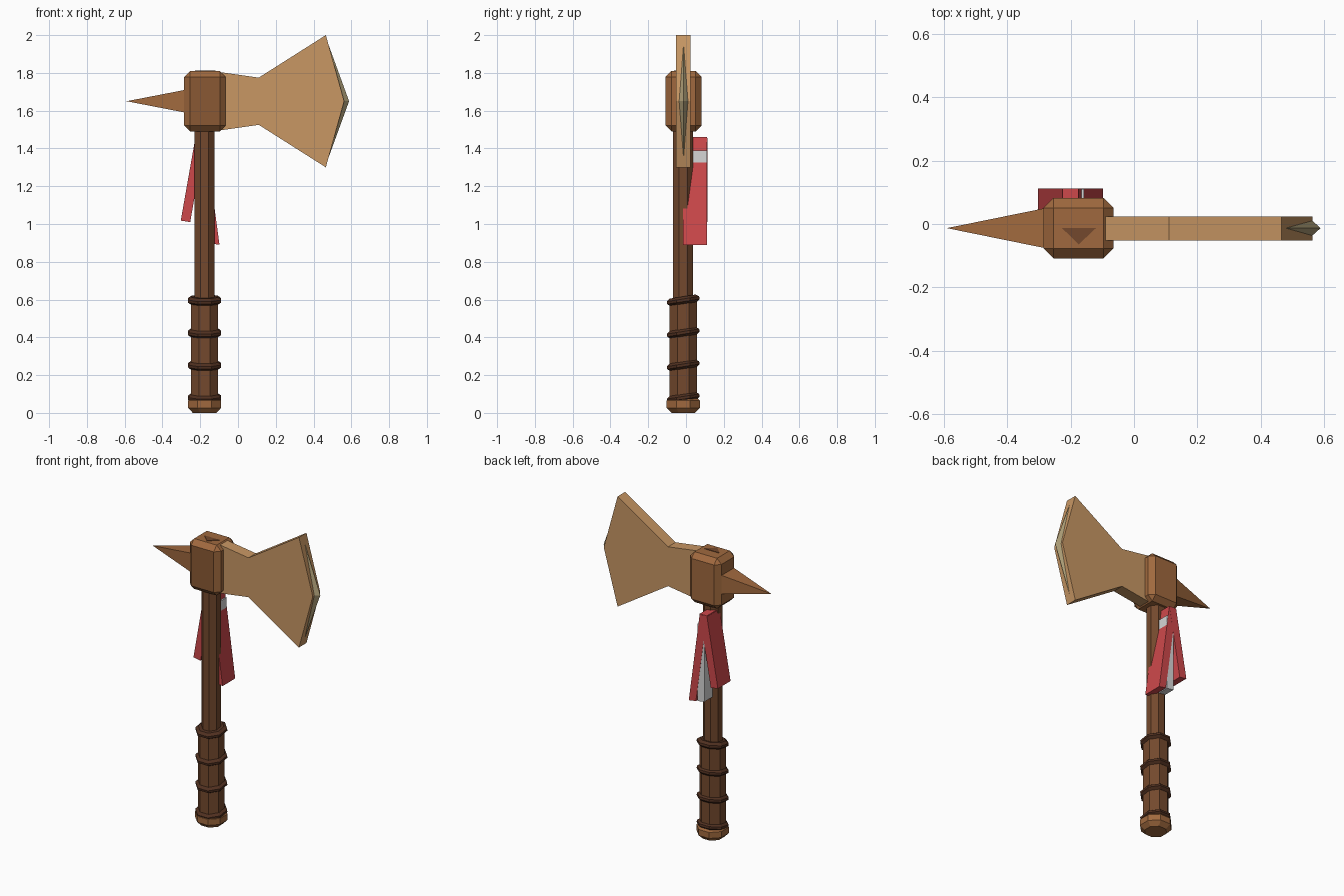
import bpy, bmesh, math
from mathutils import Matrix, Vector

cube = bpy.data.objects.get("Cube")
if cube:
    bpy.data.objects.remove(cube, do_unlink=True)

AX, AY = -0.177, -0.015      # axis of the haft


def material(name, r, g, b):
    """Flat colour given as sRGB bytes."""
    lin = [((c / 255 + 0.055) / 1.055) ** 2.4 for c in (r, g, b)] + [1.0]
    m = bpy.data.materials.new(name)
    m.use_nodes = True
    m.diffuse_color = lin
    m.node_tree.nodes["Principled BSDF"].inputs["Base Color"].default_value = lin
    return m


tan = material("tan blade", 200, 151, 100)
brown = material("warm brown", 160, 105, 62)
mid_brown = material("shaded brown", 138, 89, 52)
wood = material("dark wood", 116, 73, 45)
leather = material("dark leather", 80, 48, 32)
metal = material("dull metal", 172, 157, 118)
red = material("red cloth", 206, 72, 75)
white = material("pale cloth", 214, 214, 214)


def finish(name, bm, *mats):
    bmesh.ops.recalc_face_normals(bm, faces=bm.faces)
    me = bpy.data.meshes.new(name)
    bm.to_mesh(me)
    bm.free()
    for m in mats:
        me.materials.append(m)
    ob = bpy.data.objects.new(name, me)
    bpy.context.collection.objects.link(ob)
    return ob


def lathe(name, profile, mat, tilt=0.0, z=0.0):
    """Eight-sided turned part; profile holds (flat radius, height)."""
    bm = bmesh.new()
    rings = []
    for r, h in profile:
        r /= math.cos(math.pi / 8)
        rings.append([bm.verts.new((r * math.cos(a), r * math.sin(a), h))
                      for a in [(i + 0.5) * math.pi / 4 for i in range(8)]])
    for lo, hi in zip(rings, rings[1:]):
        for i in range(8):
            j = (i + 1) % 8
            bm.faces.new((lo[i], lo[j], hi[j], hi[i]))
    bm.faces.new(rings[0])
    bm.faces.new(rings[-1])
    bm.transform(Matrix.Translation((AX, AY, z)) @ Matrix.Rotation(tilt, 4, "X"))
    return finish(name, bm, mat)


def extrude(name, outline, lo, hi, mat, axis="y"):
    """Prism from an outline in the XZ plane (or XY when axis is z)."""
    bm = bmesh.new()
    place = (lambda p, d: (p[0], d, p[1])) if axis == "y" else (lambda p, d: (*p, d))
    a = [bm.verts.new(place(p, lo)) for p in outline]
    b = [bm.verts.new(place(p, hi)) for p in outline]
    bm.faces.new(a)
    bm.faces.new(b)
    for i in range(len(a)):
        j = (i + 1) % len(a)
        bm.faces.new((a[i], a[j], b[j], b[i]))
    return finish(name, bm, mat)


# Haft, grip and pommel
lathe("haft", [(0.053, 0.5), (0.053, 1.52)], wood)
lathe("grip", [(0.072, 0.06), (0.072, 0.595)], wood)
lathe("pommel", [(0.062, 0), (0.088, 0.027), (0.088, 0.065), (0.07, 0.085)], brown)

# Slanted leather windings
for i in range(4):
    lathe(f"winding_{i + 1}", [(0.07, -0.02), (0.087, -0.007), (0.087, 0.007), (0.07, 0.02)],
          leather, math.radians(9), 0.08 + i * 0.172)

# Chamfered head block
bm = bmesh.new()
bmesh.ops.create_cube(bm, size=1)
bm.transform(Matrix.Translation((-0.175, -0.013, 1.65)) @ Matrix.Diagonal((0.22, 0.19, 0.32, 1)))
bmesh.ops.bevel(bm, geom=bm.edges[:], offset=0.031, segments=1, affect="EDGES")
bm.normal_update()
for f in bm.faces:
    f.material_index = 1 if f.normal.y < -0.9 else 0
finish("head_block", bm, brown, mid_brown)

# Wedge mark on top of the head
extrude("top_wedge", [(-0.227, -0.013), (-0.12, -0.013), (-0.174, -0.064)], 1.805, 1.813, wood, "z")

# Rear spike
bm = bmesh.new()
base = [bm.verts.new((-0.28, -0.013 + y * 0.063, 1.65 + z * 0.06))
        for y, z in ((-1, -1), (1, -1), (1, 1), (-1, 1))]
tip = bm.verts.new((-0.59, -0.013, 1.65))
bm.faces.new(base)
for i in range(4):
    bm.faces.new((base[i], base[(i + 1) % 4], tip))
finish("rear_spike", bm, brown)

# Flared blade, mirrored about its middle height
half = [(-0.1, 0.155), (0.11, 0.125), (0.465, 0.35)]
outline = [(x, 1.65 + z) for x, z in half] + [(0.562, 1.65)]
outline += [(x, 1.65 - z) for x, z in reversed(half)]
extrude("blade", outline, -0.052, 0.023, tan)

# Metal cutting edge
bm = bmesh.new()
ends = [bm.verts.new((0.468, -0.013, 1.65 + s * 0.33)) for s in (1, -1)]
loop = [bm.verts.new(p) for p in ((0.588, -0.013, 1.65), (0.558, 0.014, 1.65),
                                  (0.52, -0.013, 1.65), (0.558, -0.040, 1.65))]
for e in ends:
    for i in range(4):
        bm.faces.new((e, loop[i], loop[(i + 1) % 4]))
finish("cutting_edge", bm, metal)


# Hanging cloth strips
def strip(name, top_x, top_z, low_x, low_z, back, mat):
    w = 0.025
    extrude(name, [(top_x - w, top_z), (top_x + w, top_z),
                   (low_x + w, low_z), (low_x - w, low_z + 0.008)], -0.015, back, mat)


strip("left_strip", -0.200, 1.46, -0.123, 0.89, 0.112, red)
strip("middle_strip", -0.182, 1.39, -0.182, 0.90, 0.111, white)
strip("right_strip", -0.201, 1.455, -0.278, 1.01, 0.1125, red)
